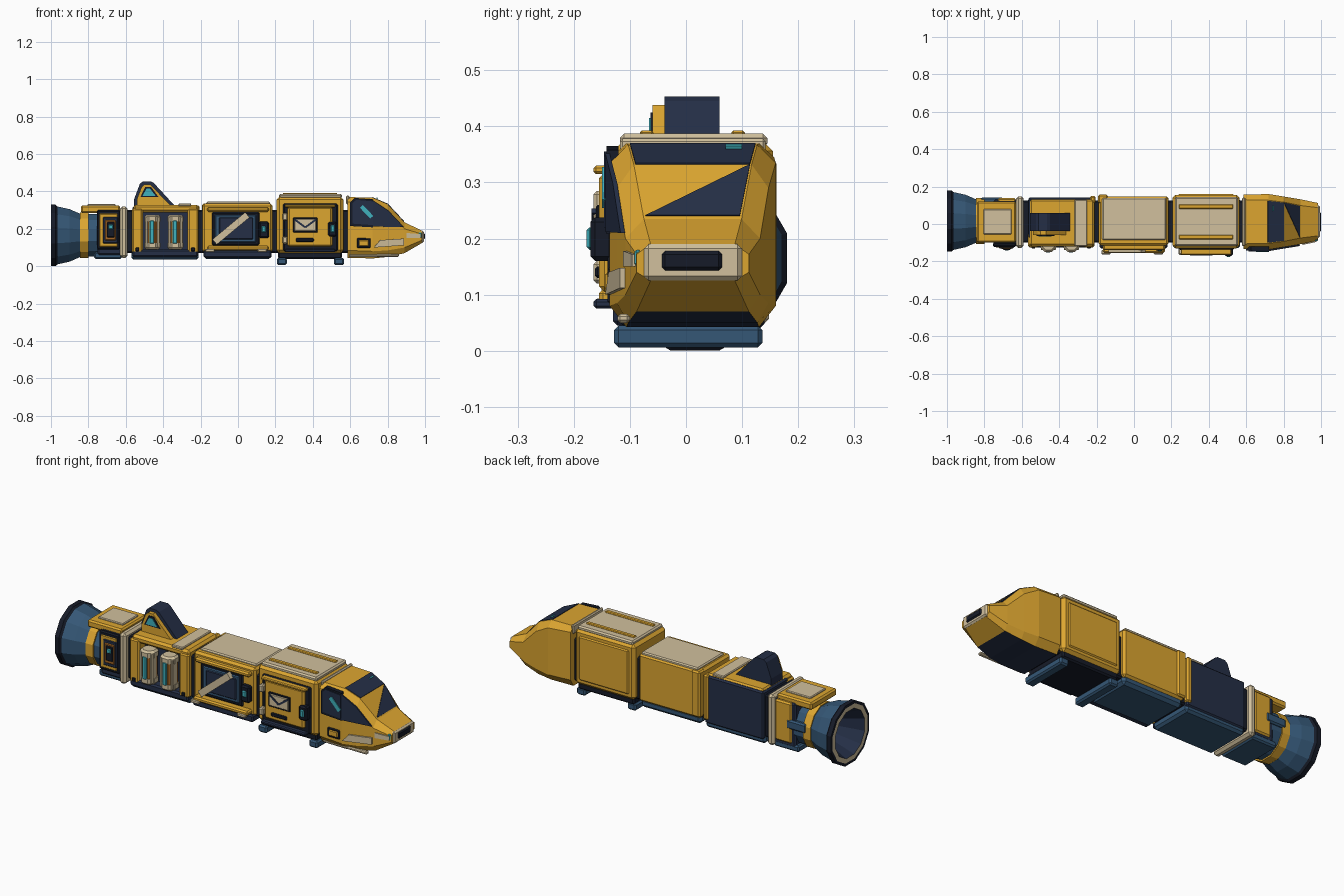
import bpy, bmesh, math
from mathutils import Vector

default = bpy.data.objects.get("Cube")
if default:
    bpy.data.objects.remove(default, do_unlink=True)


def material(name, *rgb):
    m = bpy.data.materials.new(name)
    m.use_nodes = True
    m.diffuse_color = (*rgb, 1)
    m.node_tree.nodes["Principled BSDF"].inputs["Base Color"].default_value = (*rgb, 1)
    return m


gold = material("gold paint", .72, .38, .03)
beige = material("beige panel", .64, .53, .34)
navy = material("navy panel", .018, .028, .062)
dark = material("dark trim", .008, .011, .021)
steel = material("blue steel", .035, .095, .18)
teal = material("teal light", .05, .44, .51)
brown = material("amber brown", .39, .14, .02)
MID = .012  # hull centre line in y


def finish(name, bm, *mats):
    bmesh.ops.recalc_face_normals(bm, faces=bm.faces)
    mesh = bpy.data.meshes.new(name)
    bm.to_mesh(mesh)
    bm.free()
    for m in mats:
        mesh.materials.append(m)
    ob = bpy.data.objects.new(name, mesh)
    bpy.context.collection.objects.link(ob)
    return ob


def box(name, mat, xs, ys, zs, bevel=.008):
    """Chamfered box between pairs of limits."""
    bm = bmesh.new()
    bmesh.ops.create_cube(bm, size=1)
    for v in bm.verts:
        v.co = [lo + (c + .5) * (hi - lo) for c, (lo, hi) in zip(v.co, (xs, ys, zs))]
    bevel = min([bevel] + [(hi - lo) * .3 for lo, hi in (xs, ys, zs)])
    bmesh.ops.bevel(bm, geom=bm.edges[:], offset=bevel, segments=1, affect='EDGES')
    return finish(name, bm, mat)


def extrude(name, mat, points, vector):
    """Flat outline pushed along a vector."""
    bm = bmesh.new()
    face = bm.faces.new([bm.verts.new(p) for p in points])
    moved = bmesh.ops.extrude_face_region(bm, geom=[face], use_keep_orig=True)["geom"]
    bmesh.ops.translate(bm, vec=vector, verts=[g for g in moved if isinstance(g, bmesh.types.BMVert)])
    return finish(name, bm, mat)


def side_shape(name, mat, outline, y0, y1):
    return extrude(name, mat, [(x, y0, z) for x, z in outline], (0, y1 - y0, 0))


def bar(name, mat, start, end, width, y0, y1):
    a, b = Vector(start), Vector(end)
    side = (b - a).orthogonal().normalized() * width / 2
    return side_shape(name, mat, [a + side, b + side, b - side, a - side], y0, y1)


def plate(name, mat, points, thick=.003):
    """Thin painted panel lifted along its own normal, always outwards from the hull."""
    p = [Vector(q) for q in points]
    n = (p[1] - p[0]).cross(p[2] - p[0]).normalized()
    outward = p[0] - Vector((.7, MID, .15))
    return extrude(name, mat, p, n * thick * (1 if n.dot(outward) > 0 else -1))


def lathe(name, profile, mats, centre, axis, sides):
    """Spin (along, radius) points; one material per profile segment."""
    bm = bmesh.new()
    rings = []
    for t, r in profile:
        ring = []
        for k in range(sides):
            a = math.tau * (k + .5) / sides
            u, v = r * math.cos(a), r * math.sin(a)
            p = (t, u, v) if axis == "x" else (u, v, t)
            ring.append(bm.verts.new(Vector(p) + Vector(centre)))
        rings.append(ring)
    kinds = list(dict.fromkeys(mats))
    for i, m in enumerate(mats):
        for k in range(sides):
            j = (k + 1) % sides
            f = bm.faces.new((rings[i][k], rings[i][j], rings[i + 1][j], rings[i + 1][k]))
            f.material_index = kinds.index(m)
    for ring, m in ((rings[0], mats[0]), (rings[-1], mats[-1])):
        bm.faces.new(ring).material_index = kinds.index(m)
    return finish(name, bm, *kinds)


# Engine bell, collar and drum
axle = (0, .016, .165)
lathe("engine_bell", [(-.86, .07), (-1, .13), (-1, .155), (-1, .17), (-.975, .17), (-.965, .16), (-.9, .145), (-.84, .118)],
      [navy, beige, dark, dark, dark, steel, steel], axle, "x", 12)
lathe("engine_collar", [(-.845, .126), (-.8, .126)], [gold], axle, "x", 12)
lathe("engine_drum", [(-.81, .118), (-.68, .118)], [steel], axle, "x", 12)

# Engine module
box("engine_core", navy, (-.75, -.62), (-.11, .13), (.06, .3))
box("engine_roof", gold, (-.84, -.63), (-.1, .12), (.285, .325))
box("engine_roof_panel", beige, (-.805, -.655), (-.055, .08), (.32, .333), .004)
box("engine_base", steel, (-.77, -.62), (-.1, .13), (.04, .075))
box("engine_back_plate", gold, (-.73, -.63), (.1, .138), (.08, .3))
box("engine_back_tab", steel, (-.82, -.7), (.11, .142), (.16, .21))
box("engine_front_frame", dark, (-.755, -.63), (-.122, -.1), (.09, .3))
box("engine_front_panel", gold, (-.745, -.64), (-.126, -.1), (.1, .285))
box("engine_hatch_frame", navy, (-.725, -.642), (-.13, -.11), (.12, .265))
box("engine_hatch", brown, (-.715, -.65), (-.134, -.11), (.135, .25))
box("engine_hatch_core", dark, (-.705, -.655), (-.138, -.11), (.15, .24))
box("engine_light", teal, (-.695, -.665), (-.142, -.12), (.195, .225))
box("engine_band", beige, (-.63, -.59), (-.128, .148), (.045, .32), .012)

# Couplers between modules
for label, x in (("rear", -.58), ("middle", -.2), ("front", .193), ("cabin", .573)):
    box(label + "_coupler", dark, (x - .03, x + .03), (-.1, .125), (.07, .3))

# Tank module
box("tank_core", navy, (-.565, -.21), (-.075, .142), (.06, .32))
box("tank_base", steel, (-.57, -.21), (-.11, .135), (.035, .08), .012)
box("tank_sill", navy, (-.565, -.215), (-.125, -.05), (.05, .09))
box("tank_roof", gold, (-.56, -.21), (-.12, .135), (.288, .328), .012)
box("tank_roof_panel", beige, (-.318, -.25), (-.118, .13), (.32, .336), .004)
for label, x in (("rear", -.538), ("front", -.24)):
    box(label + "_tank_post", gold, (x - .03, x + .03), (-.126, -.05), (.07, .31), .01)
    box(label + "_tank_bolt", dark, (x - .01, x + .01), (-.131, -.12), (.08, .1), .003)
box("tank_back_rib", gold, (-.235, -.205), (.11, .15), (.08, .325))
for label, x in (("rear", -.458), ("front", -.335)):
    lathe(label + "_canister", [(.09, .035), (.1, .046), (.125, .046), (.125, .04), (.24, .04), (.24, .046), (.265, .046), (.275, .035)],
          [beige, beige, beige, brown, beige, beige, beige], (x, -.108, 0), "z", 8)
    box(label + "_canister_light", teal, (x - .014, x + .01), (-.153, -.13), (.12, .245), .004)
    for s in (-1, 1):
        box(label + "_canister_rail", beige, (x + s * .032 - .008, x + s * .032 + .008), (-.14, -.1), (.1, .265), .004)

# Roof fin with lit side plate
side_shape("fin", navy, [(-.555, .32), (-.555, .36), (-.525, .44), (-.51, .453), (-.465, .453), (-.45, .445), (-.335, .32)], -.038, .06)
side_shape("fin_side_plate", gold, [(-.54, .32), (-.54, .36), (-.515, .425), (-.5, .438), (-.47, .438), (-.355, .32)], -.06, -.036)
side_shape("fin_light_frame", dark, [(-.522, .37), (-.495, .425), (-.465, .425), (-.425, .37)], -.063, -.05)
side_shape("fin_light", teal, [(-.51, .376), (-.49, .415), (-.47, .415), (-.44, .376)], -.066, -.05)

# Workshop module
box("workshop_body", gold, (-.19, .185), (-.115, .148), (.075, .335), .012)
box("workshop_base", steel, (-.185, .18), (-.11, .138), (.04, .09), .015)
box("workshop_roof", beige, (-.17, .172), (-.085, .14), (.325, .345))
box("workshop_back_rib", gold, (-.192, -.14), (.11, .158), (.085, .335))
box("workshop_shelf", gold, (-.165, .165), (-.155, -.1), (.085, .11))
box("workshop_lintel", gold, (-.165, .165), (-.14, -.1), (.29, .315))
box("workshop_sill", navy, (-.185, .18), (-.13, -.08), (.045, .085))
for x in (-.15, .13):
    box("shelf_latch", beige, (x - .025, x + .025), (-.162, -.14), (.075, .093), .004)
box("workshop_window_frame", dark, (-.14, .115), (-.125, -.1), (.112, .29))
box("workshop_window_rim", steel, (-.125, .1), (-.13, -.1), (.125, .278))
box("workshop_window", navy, (-.105, .085), (-.134, -.1), (.14, .265))
bar("robot_arm", beige, (-.125, .13), (.05, .275), .036, -.152, -.125)
box("workshop_handle", dark, (.112, .165), (-.142, -.1), (.15, .24))
box("workshop_light", teal, (.125, .15), (-.148, -.13), (.18, .215), .006)

# Mail module
box("mail_body", gold, (.205, .565), (-.13, .155), (.07, .372), .016)
box("mail_base", dark, (.215, .555), (-.115, .14), (.04, .085))
box("mail_roof", beige, (.22, .555), (-.118, .145), (.362, .387), .012)
for y in (-.07, .093):
    box("roof_rail", gold, (.24, .53), (y - .012, y + .012), (.38, .393), .004)
for x in (.235, .54):
    box("mail_foot", steel, (x - .026, x + .026), (-.128, .136), (.006, .045))
box("mail_back_panel", gold, (.235, .535), (.14, .161), (.1, .34))
box("mail_front_frame", dark, (.24, .535), (-.14, -.1), (.08, .335))
box("mail_door", gold, (.265, .505), (-.155, -.11), (.105, .318), .01)
box("door_awning", gold, (.25, .52), (-.165, -.12), (.315, .33))
for z in (.14, .265):
    box("door_hinge", beige, (.238, .265), (-.165, -.12), (z - .02, z + .02), .006)
box("envelope_border", dark, (.295, .425), (-.16, -.14), (.18, .26), .003)
box("envelope", beige, (.303, .417), (-.165, -.14), (.188, .252), .003)
for x in (.303, .417):
    bar("envelope_flap", navy, (x, .25), (.36, .208), .01, -.168, -.16)
box("mail_slot", dark, (.31, .405), (-.162, -.14), (.13, .15), .004)
box("door_handle", dark, (.482, .53), (-.17, -.12), (.16, .238))
box("door_light", teal, (.495, .517), (-.177, -.15), (.18, .22), .005)
box("door_step", navy, (.25, .52), (-.165, -.1), (.075, .092))

# Cabin hull: x, widths (side, top, bottom), heights (roof, shoulder, hip, keel)
sections = [(.585, .145, .118, .12, .37, .345, .085, .045),
            (.72, .148, .115, .118, .367, .335, .08, .042),
            (.8, .135, .105, .115, .332, .29, .085, .05),
            (.89, .12, .087, .1, .235, .2, .1, .07),
            (.985, .1, .075, .075, .19, .172, .14, .125)]
bm = bmesh.new()
loops = []
for x, w, top, bottom, roof, shoulder, hip, keel in sections:
    half = [(top, roof), (w, shoulder), (w, hip), (bottom, keel)]
    outline = half + [(-y, z) for y, z in reversed(half)]
    loops.append([bm.verts.new((x, MID + y, z)) for y, z in outline])
for a, b in zip(loops, loops[1:]):
    for k in range(8):
        j = (k + 1) % 8
        f = bm.faces.new((a[k], a[j], b[j], b[k]))
        f.material_index = int(k == 3 and b is not loops[-1])
bm.faces.new(loops[0])
bm.faces.new(loops[-1])
finish("cabin_hull", bm, gold, navy)
box("cabin_rear_rim", beige, (.578, .595), (-.118, .142), (.33, .378), .006)

# Windshield in two panes: full upper pane, corner lower pane
plate("windshield_upper", navy, [(.715, -.1, .368), (.715, .124, .368), (.8, .114, .332), (.8, -.09, .332)])
plate("windshield_lower", navy, [(.801, .114, .331), (.886, .096, .24), (.886, -.072, .24)])
plate("windshield_glint", teal, [(.74, .07, .363), (.74, .1, .363), (.746, .1, .36), (.746, .07, .36)], .006)

# Side window, following the bend of the hull
side_shape("side_window_frame", dark, [(.6, .215), (.6, .34), (.625, .365), (.721, .358), (.721, .208)], -.142, -.12)
side_shape("side_window", navy, [(.612, .228), (.612, .338), (.632, .355), (.721, .347), (.721, .22)], -.146, -.12)


def hull_y(x):
    return -.136 + (x - .72) * .165


plate("side_window_front", navy, [(x, hull_y(x), z) for x, z in
      [(.72, .212), (.72, .352), (.8, .3), (.885, .21)]], .008)
bar("window_glint", teal, (.66, .32), (.715, .262), .022, -.15, -.14)

# Nose block, light bar and chin
box("nose_block", beige, (.95, .994), (-.075, .1), (.125, .19))
box("nose_light_bar", dark, (.98, 1), (-.043, .064), (.143, .178), .006)
plate("side_stripe", beige, [(x, hull_y(x), z) for x, z in
      [(.725, .1), (.76, .14), (.885, .148), (.885, .112)]], .009)
plate("cheek_panel", beige, [(.9, -.106, .15), (.9, -.106, .178), (.975, -.09, .172), (.975, -.09, .15)], .006)
box("cheek_light", teal, (.955, .982), (-.092, -.08), (.152, .18), .004)
box("side_skirt", beige, (.595, .86), (-.122, -.1), (.05, .066), .005)
box("service_frame", dark, (.635, .71), (-.14, -.12), (.098, .15), .005)
box("service_hatch", gold, (.645, .7), (-.144, -.12), (.107, .141), .005)
